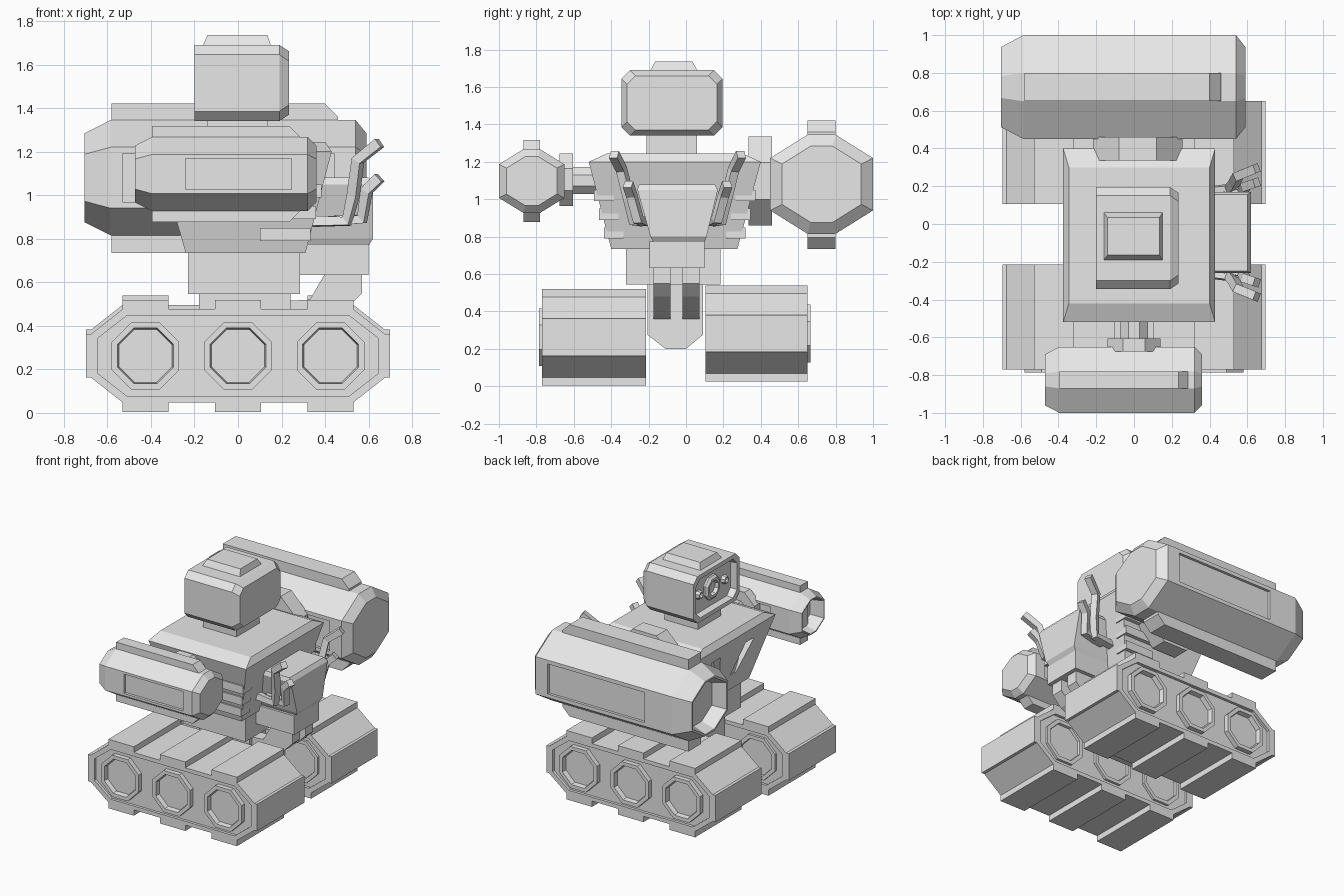
import bpy, bmesh, math
from mathutils import Vector

cube = bpy.data.objects.get("Cube")
if cube:
    bpy.data.objects.remove(cube, do_unlink=True)

grey = bpy.data.materials.new("plain_grey")
grey.use_nodes = True
GREY = (0.8, 0.8, 0.8, 1)
grey.diffuse_color = GREY
grey.node_tree.nodes["Principled BSDF"].inputs["Base Color"].default_value = GREY


def add(name, data):
    ob = bpy.data.objects.new(name, data)
    bpy.context.collection.objects.link(ob)
    data.materials.append(grey)
    return ob


def loft(name, rings):
    """Skin a list of point rings and cap both ends."""
    bm = bmesh.new()
    loops = [[bm.verts.new(p) for p in ring] for ring in rings]
    n = len(loops[0])
    for a, b in zip(loops, loops[1:]):
        for i in range(n):
            j = (i + 1) % n
            bm.faces.new((a[i], a[j], b[j], b[i]))
    bm.faces.new(loops[0])
    bm.faces.new(loops[-1])
    bmesh.ops.recalc_face_normals(bm, faces=bm.faces)
    me = bpy.data.meshes.new(name)
    bm.to_mesh(me)
    bm.free()
    return add(name, me)


def on_x(profile, x):
    return [(x, y, z) for y, z in profile]


def on_y(profile, y):
    return [(x, y, z) for x, z in profile]


def rect(x0, x1, y0, y1, z):
    return [(x0, y0, z), (x1, y0, z), (x1, y1, z), (x0, y1, z)]


def box(name, x0, x1, y0, y1, z0, z1):
    return loft(name, [rect(x0, x1, y0, y1, z0), rect(x0, x1, y0, y1, z1)])


def octagon(cu, cv, hu, hv, fu, fv):
    """Octagon with half sizes hu, hv and half flat lengths fu, fv."""
    pts = [(fu, -hv), (hu, -fv), (hu, fv), (fu, hv)]
    pts += [(-u, -v) for u, v in pts]
    return [(cu + u, cv + v) for u, v in pts]


def round8(cu, cv, r):
    f = r * math.tan(math.pi / 8)
    return octagon(cu, cv, r, r, f, f)


def cut(ob, cutters):
    """Subtract cutters from an object and discard them."""
    for c in cutters:
        m = ob.modifiers.new("cut", "BOOLEAN")
        m.object, m.operation, m.solver = c, "DIFFERENCE", "EXACT"
    dg = bpy.context.evaluated_depsgraph_get()
    me = bpy.data.meshes.new_from_object(ob.evaluated_get(dg))
    ob.modifiers.clear()
    ob.data = me
    for c in cutters:
        bpy.data.objects.remove(c, do_unlink=True)


# Tracks: belt with recessed sides, pads and three wheels
def track(side, y0, y1, dz, outer):
    cz = 0.262 + dz
    rim = octagon(0, cz, 0.675, 0.214, 0.53, 0.1)
    hub = octagon(0, cz, 0.645, 0.185, 0.51, 0.08)
    loft(side + "_track_belt", [on_y(hub, y0 + 0.02), on_y(hub, y0), on_y(rim, y0),
                                on_y(rim, y1), on_y(hub, y1), on_y(hub, y1 - 0.02)])
    for i, x in enumerate((-0.425, 0, 0.425)):
        for s, level in ((1, "upper"), (-1, "lower")):
            za, zb = sorted((cz + s * 0.19, cz + s * 0.257))
            box(f"{side}_track_{level}_pad_{i}", x - 0.105, x + 0.105, y0, y1, za, zb)
        a = y0 - (0.015 if outer < 0 else -0.002)
        b = y1 + (0.015 if outer > 0 else -0.002)
        R, r, q = (round8(x, cz, k) for k in (0.155, 0.128, 0.122))
        loft(f"{side}_wheel_{i}", [on_y(q, a + 0.035), on_y(r, a), on_y(R, a),
                                   on_y(R, b), on_y(r, b), on_y(q, b - 0.035)])
    for s in (-1, 1):
        xa, xb = sorted((s * 0.65, s * 0.697))
        box(f"{side}_track_end_pad", xa, xb, y0, y1, cz - 0.1, cz + 0.1)


track("front", -0.77, -0.215, 0, -1)
track("rear", 0.105, 0.65, 0.02, 1)

# Hips
keel = [(-0.205, 0.55), (-0.205, 0.275), (-0.11, 0.2), (0, 0.2), (0.09, 0.275), (0.09, 0.55)]
loft("lower_hip", [on_x(keel, -0.18), on_x(keel, 0.24)])
box("waist", -0.23, 0.285, -0.32, 0.185, 0.545, 0.74)

# Torso with slanted chest slots and side ribs
MID = -0.06
torso = loft("torso", [rect(-0.24, 0.31, -0.4, 0.275, 0.735),
                       rect(-0.375, 0.43, -0.52, 0.4, 1.2),
                       rect(-0.345, 0.4, -0.42, 0.3, 1.245)])
slots = []
for s in (-1, 1):
    slot = [(MID + s * y, z) for y, z in ((0.06, 0.87), (0.13, 0.87), (0.25, 1.1), (0.15, 1.1))]
    slots.append(loft("slot_cutter", [on_x(slot, -0.5), on_x(slot, -0.27)]))
cut(torso, slots)
for s in (-1, 1):
    for i, z in enumerate((0.79, 0.89, 0.99)):
        d = 0.34 + (z - 0.735) * 0.258
        ya, yb = sorted((MID + s * (d - 0.08), MID + s * (d + 0.025)))
        box(f"torso_rib_{i}", 0.1, 0.32 + (z - 0.735) * 0.25, ya, yb, z, z + 0.06)

# Neck and head with recessed face
box("neck", -0.14, 0.135, -0.21, 0.06, 1.23, 1.36)
HY, HZ = -0.075, 1.515


def head_ring(x, d):
    return on_x(octagon(HY, HZ, 0.27 - d, 0.175 - d, 0.225 - d, 0.13 - d), x)


loft("head", [head_ring(0.235, 0.03), head_ring(0.19, 0), head_ring(-0.2, 0),
              head_ring(-0.2, 0.03), head_ring(-0.15, 0.035)])
loft("head_cap", [rect(-0.16, 0.15, -0.19, 0.06, 1.68), rect(-0.16, 0.15, -0.19, 0.06, 1.69),
                  rect(-0.14, 0.135, -0.165, 0.035, 1.735)])
for name, y, r in (("eye_lens", 0, 0.085), ("left_lamp", 0.15, 0.03), ("right_lamp", -0.15, 0.03)):
    loft(name, [on_x(round8(HY + y, HZ, r * k), x) for k, x in
                ((1, -0.14), (1, -0.165), (0.8, -0.18), (0.6, -0.18), (0.5, -0.155))])


# Arms: tapered eight-sided pods with a hollow muzzle, a spine and side panels
def arm(name, cy, cz, hw, hh, fw, fh, xs, spine, z0, z1, slope, panels):
    def ring(x, k):
        return on_x(octagon(cy, cz, hw * k, hh * k, fw * k, fh * k), x)
    muzzle, shoulder, back, tail = xs
    pod = loft(name + "_pod", [ring(tail, 0.77), ring(back, 1), ring(shoulder, 1),
                               ring(muzzle, 0.77), ring(muzzle, 0.72),
                               ring(muzzle + 0.1, 0.6)])
    cut(pod, [box("panel_cutter", a, b, cy + s * hw - 0.02, cy + s * hw + 0.02,
                  cz - fh * 0.8, cz + fh * 0.8) for s, a, b in panels])
    a, b = spine
    side = [(a, z0), (b, z0), (b + slope, z0 + slope), (b + slope, z1 - slope), (b, z1), (a, z1)]
    loft(name + "_spine", [on_y(side, cy - fw), on_y(side, cy + fw)])


arm("large_arm", 0.725, 1.08, 0.275, 0.265, 0.075, 0.14, (-0.705, -0.585, 0.54, 0.59),
    (-0.58, 0.4), 0.735, 1.42, 0.06, ((1, -0.36, 0.44), (-1, -0.53, 0.44)))
arm("small_arm", -0.825, 1.097, 0.175, 0.17, 0.045, 0.09, (-0.472, -0.395, 0.32, 0.36),
    (-0.395, 0.235), 0.877, 1.317, 0.05, ((-1, -0.24, 0.245), (1, -0.24, 0.245)))
for name, x, z, r, ya, yb in (("large_shoulder_plate", 0.02, 1.097, 0.237, 0.335, 0.46),
                              ("small_shoulder_plate", 0, 1.105, 0.14, -0.675, -0.605),
                              ("small_shoulder_shaft", 0, 1.1, 0.073, -0.67, -0.4)):
    loft(name, [on_y(round8(x, z, r), ya), on_y(round8(x, z, r), yb)])

# Backpack, its base and the two struts down to the hips
loft("backpack", [rect(0.3, 0.6, -0.175, 0.1, 0.77), rect(0.3, 0.62, -0.19, 0.11, 0.8),
                  rect(0.3, 0.62, -0.26, 0.17, 1.05), rect(0.3, 0.6, -0.25, 0.155, 1.08)])
box("backpack_base", 0.28, 0.6, -0.195, 0.1, 0.633, 0.775)
strut = [(0.57, 0.64), (0.57, 0.55), (0.5, 0.48), (0.32, 0.39), (0.23, 0.355),
         (0.23, 0.515), (0.33, 0.52), (0.4, 0.64)]
for y in (-0.175, -0.02):
    loft("backpack_strut", [on_y(strut, y), on_y(strut, y + 0.092)])


# Square exhaust pipes, mirrored on both sides of the backpack
def pipe(name, path, s):
    cu = bpy.data.curves.new(name, "CURVE")
    cu.dimensions = "3D"
    cu.bevel_depth, cu.bevel_resolution, cu.use_fill_caps = 0.033, 0, True
    sp = cu.splines.new("POLY")
    sp.points.add(len(path) - 1)
    for p, (x, d, z) in zip(sp.points, path):
        p.co = (x, -0.045 + s * d, z, 1)
        p.tilt = math.pi / 4
    ob = bpy.data.objects.new(name + "_path", cu)
    bpy.context.collection.objects.link(ob)
    dg = bpy.context.evaluated_depsgraph_get()
    me = bpy.data.meshes.new_from_object(ob.evaluated_get(dg))
    bpy.data.objects.remove(ob, do_unlink=True)
    me.materials.clear()
    for poly in me.polygons:
        poly.use_smooth = False
    add(name, me)


for s in (-1, 1):
    pipe("tall_pipe", [(0.65, 0.34, 1.24), (0.55, 0.3, 1.16), (0.53, 0.26, 1.0),
                       (0.5, 0.23, 0.88), (0.34, 0.21, 0.88)], s)
    pipe("short_pipe", [(0.65, 0.265, 1.08), (0.59, 0.245, 1.02), (0.57, 0.21, 0.89),
                        (0.4, 0.18, 0.88)], s)
